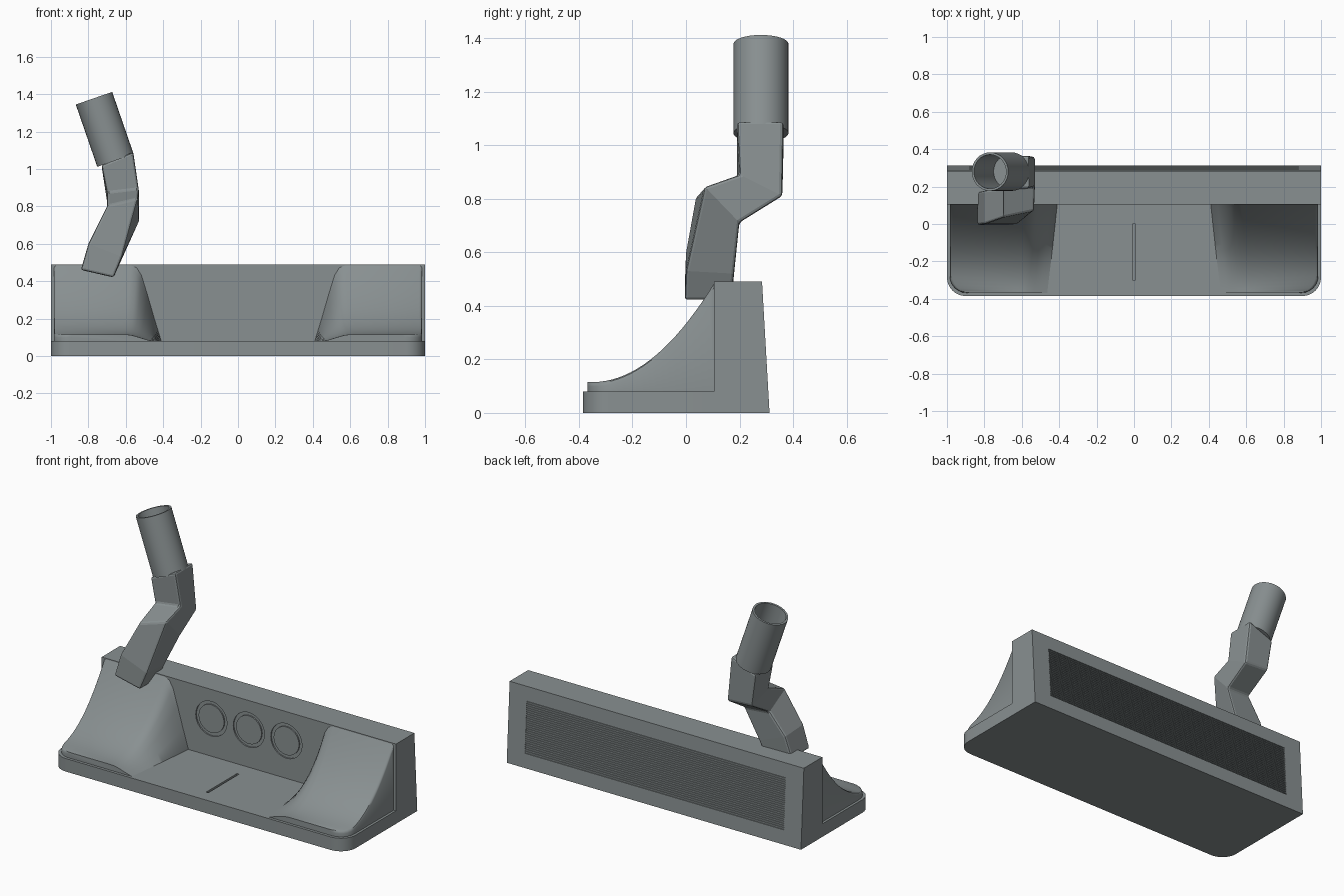
import bpy, bmesh, math
from mathutils import Vector

if "Cube" in bpy.data.objects:
    bpy.data.objects.remove(bpy.data.objects["Cube"])

steel = bpy.data.materials.new("steel grey")
steel.diffuse_color = (0.25, 0.28, 0.285, 1)
steel.use_nodes = True
steel.node_tree.nodes["Principled BSDF"].inputs["Base Color"].default_value = steel.diffuse_color


def make(name, verts, faces, smooth=None):
    me = bpy.data.meshes.new(name)
    me.from_pydata([tuple(v) for v in verts], [], faces)
    bm = bmesh.new()
    bm.from_mesh(me)
    bmesh.ops.recalc_face_normals(bm, faces=bm.faces)
    bm.to_mesh(me)
    bm.free()
    me.materials.append(steel)
    ob = bpy.data.objects.new(name, me)
    bpy.context.collection.objects.link(ob)
    if smooth:
        bpy.ops.object.select_all(action='DESELECT')
        ob.select_set(True)
        bpy.context.view_layer.objects.active = ob
        bpy.ops.object.shade_smooth_by_angle(angle=math.radians(smooth))
    return ob


def loft(name, rings, smooth=None, caps=True, closed=False):
    """Skin equal-length closed rings; closed joins last ring to first."""
    n, m = len(rings[0]), len(rings)
    verts = [p for r in rings for p in r]
    faces = []
    for i in range(m if closed else m - 1):
        a, b = i * n, (i + 1) % m * n
        faces += [(a + j, a + (j + 1) % n, b + (j + 1) % n, b + j) for j in range(n)]
    if caps and not closed:
        faces += [tuple(range(n)), tuple(range((m - 1) * n, m * n))]
    return make(name, verts, faces, smooth)


def boxes(name, spans):
    """Several separate boxes in one mesh, each (x0, x1, y0, y1, z0, z1)."""
    verts, faces = [], []
    for x0, x1, y0, y1, z0, z1 in spans:
        o = len(verts)
        for z in (z0, z1):
            verts += [(x0, y0, z), (x1, y0, z), (x1, y1, z), (x0, y1, z)]
        quads = [(0, 1, 2, 3), (4, 5, 6, 7)]
        quads += [(j, (j + 1) % 4, (j + 1) % 4 + 4, j + 4) for j in range(4)]
        faces += [tuple(o + k for k in q) for q in quads]
    return make(name, verts, faces)


def cut(ob, cutter):
    cutter.hide_render = True
    cutter.hide_viewport = True
    mod = ob.modifiers.new("cut", 'BOOLEAN')
    mod.operation, mod.solver, mod.object = 'DIFFERENCE', 'EXACT', cutter


# Sole plate with rounded front corners and an engraved sight line
R = 0.1
outline = [(1, 0.105), (-1, 0.105)]
for cx, start in ((-1 + R, 180), (1 - R, 270)):
    for k in range(9):
        a = math.radians(start + k * 90 / 8)
        outline.append((cx + R * math.cos(a), -0.385 + R + R * math.sin(a)))
sole = loft("sole_plate", [[(x, y, z) for x, y in outline] for z in (0, 0.08)], 30)
cut(sole, boxes("sight_line_cutter", [(-0.007, 0.007, -0.30, 0.0, 0.065, 0.12)]))

# Face wall with sloping striking face
section = [(0.105, 0), (0.312, 0), (0.284, 0.49), (0.105, 0.49)]
wall = loft("face_wall", [[(x, y, z) for y, z in section] for x in (-1, 1)])

# Milled grooves across the striking face
spans = []
for k in range(26):
    z = 0.088 + k * 0.0124
    y = 0.312 - 0.028 * z / 0.49
    spans.append((-0.88, 0.88, y - 0.006, y + 0.05, z, z + 0.006))
cut(wall, boxes("groove_cutter", spans))

# Three engraved rings on the cavity side of the wall
for i, cx in enumerate((-0.255, 0, 0.255)):
    rings = []
    for k in range(48):
        a = k * math.tau / 48
        rings.append([(cx + r * math.cos(a), y, 0.31 + r * math.sin(a))
                      for r, y in ((0.086, 0.08), (0.106, 0.08), (0.106, 0.113), (0.086, 0.113))])
    cut(wall, loft("ring_cutter_%d" % i, rings, closed=True))

# Swept shoulders at both ends of the cavity
FLANK = [(1.3, 1), (1.05, 0.97), (0.85, 0.87), (0.6, 0.62), (0.3, 0.3), (0, 0)]
YS = [0.107 - 0.385 * k / 16 for k in range(17)]
YS += [-0.278 - 0.09 * math.sin(math.radians(a)) for a in (15, 30, 45, 60, 75, 90)]
for side, label in ((-1, "left"), (1, "right")):
    rings = []
    for y in YS:
        u = max(0, (y + 0.35) / 0.457)
        h = 0.115 + 0.372 * u * u
        d = min(0.09, max(0, -0.278 - y))
        xo = 0.985 - 0.09 + math.sqrt(0.09 ** 2 - d * d)
        xb = 0.41 + 0.05 * (0.107 - y) / 0.475
        ring = [(xo, 0.07), (xo, h - 0.016), (xo - 0.005, h - 0.005), (xo - 0.016, h)]
        ring += [(xb + 0.125 * t, 0.079 + (h - 0.079) * s) for t, s in FLANK]
        ring.append((xb, 0.07))
        rings.append([(side * x, y, z) for x, z in ring])
    loft(label + "_shoulder", rings, 40)

# Cranked neck: rectangular sections, corners left-front, right-front, right-back, left-back
neck = loft("neck", [
    [(-.84, -.005, .46), (-.665, -.005, .42), (-.665, .17, .42), (-.84, .17, .46)],
    [(-.80, .0, .60), (-.62, .0, .53), (-.62, .18, .52), (-.80, .18, .59)],
    [(-.70, .035, .805), (-.535, .07, .845), (-.53, .20, .71), (-.70, .19, .72)],
    [(-.70, .19, .87), (-.53, .20, .89), (-.53, .36, .81), (-.70, .36, .82)],
    [(-.73, .19, 1.02), (-.56, .19, 1.09), (-.56, .365, 1.09), (-.73, .365, 1.02)],
])
bev = neck.modifiers.new("soft edges", 'BEVEL')
bev.width, bev.segments, bev.limit_method = 0.012, 2, 'ANGLE'
bev.angle_limit = math.radians(40)

# Hollow shaft socket, leaning outwards
base, top = Vector((-0.655, 0.28, 1.045)), Vector((-0.77, 0.28, 1.378))
axis = (top - base).normalized()
e1, e2 = Vector((0, 1, 0)), axis.cross(Vector((0, 1, 0)))


def circle(r, c):
    return [c + r * (e1 * math.cos(k * math.tau / 32) + e2 * math.sin(k * math.tau / 32))
            for k in range(32)]


loft("shaft_socket", [circle(0.103, base), circle(0.103, top), circle(0.091, top),
                      circle(0.091, base + axis * 0.03)], 40)
